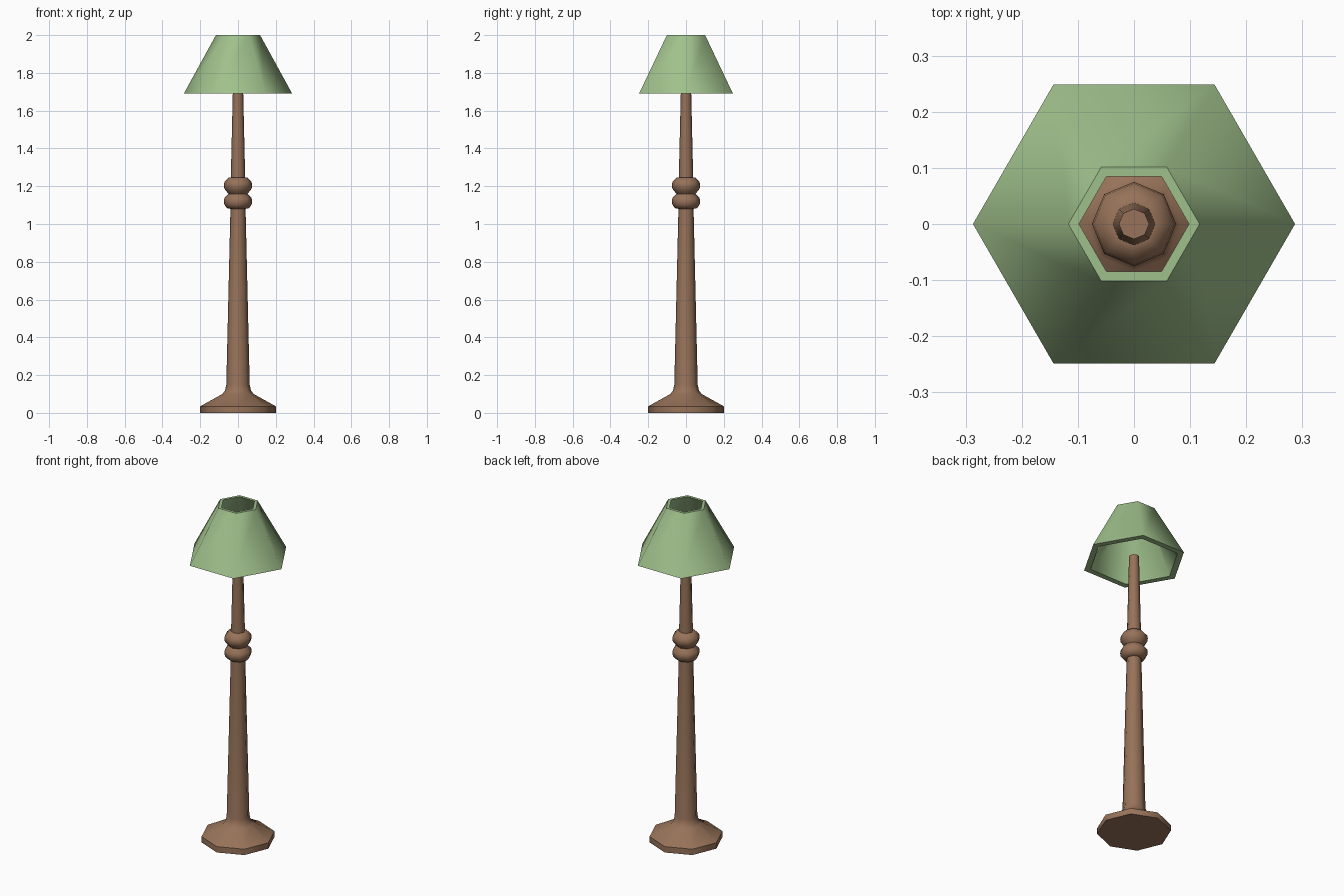
import bpy, bmesh, math

if "Cube" in bpy.data.objects:
    bpy.data.objects.remove(bpy.data.objects["Cube"])


def material(name, rgb):
    m = bpy.data.materials.new(name)
    m.diffuse_color = (*rgb, 1)
    m.use_nodes = True
    m.node_tree.nodes["Principled BSDF"].inputs["Base Color"].default_value = m.diffuse_color
    return m


def lathe(name, profile, sides, mat, angle, closed=False):
    """Turn an (r, z) profile around z; open profiles get end caps."""
    bm = bmesh.new()
    rings = [[bm.verts.new((r * math.cos(2 * math.pi * i / sides),
                            r * math.sin(2 * math.pi * i / sides), z))
              for i in range(sides)] for r, z in profile]
    pairs = list(zip(rings, rings[1:]))
    if closed:
        pairs.append((rings[-1], rings[0]))
    else:
        bm.faces.new(rings[0])
        bm.faces.new(rings[-1])
    for a, b in pairs:
        for i in range(sides):
            j = (i + 1) % sides
            bm.faces.new((a[i], a[j], b[j], b[i]))
    bmesh.ops.recalc_face_normals(bm, faces=bm.faces)
    mesh = bpy.data.meshes.new(name)
    bm.to_mesh(mesh)
    bm.free()
    mesh.materials.append(mat)
    ob = bpy.data.objects.new(name, mesh)
    bpy.context.collection.objects.link(ob)
    bpy.ops.object.select_all(action='DESELECT')
    ob.select_set(True)
    bpy.context.view_layer.objects.active = ob
    bpy.ops.object.shade_smooth_by_angle(angle=math.radians(angle))
    return ob


wood = material("brown wood", (0.31, 0.17, 0.10))
fabric = material("green fabric", (0.35, 0.53, 0.26))

# Octagonal stand: foot, tapering post, two turned beads, upper post
stand = [(0.2, 0), (0.2, 0.035), (0.083, 0.10), (0.068, 0.12), (0.062, 0.15),
         (0.040, 1.08)]
for z in (1.08, 1.165):
    stand += [(0.058, z + 0.004), (0.072, z + 0.022), (0.075, z + 0.04),
              (0.072, z + 0.058), (0.05, z + 0.08)]
stand += [(0.038, 1.247), (0.027, 1.72)]
lathe("lamp_stand", stand, 8, wood, 50)

# Hexagonal shade with thickness, open at top and bottom
lathe("lamp_shade", [(0.287, 1.69), (0.117, 2.0), (0.098, 2.0), (0.25, 1.69)],
      6, fabric, 60, closed=True)
